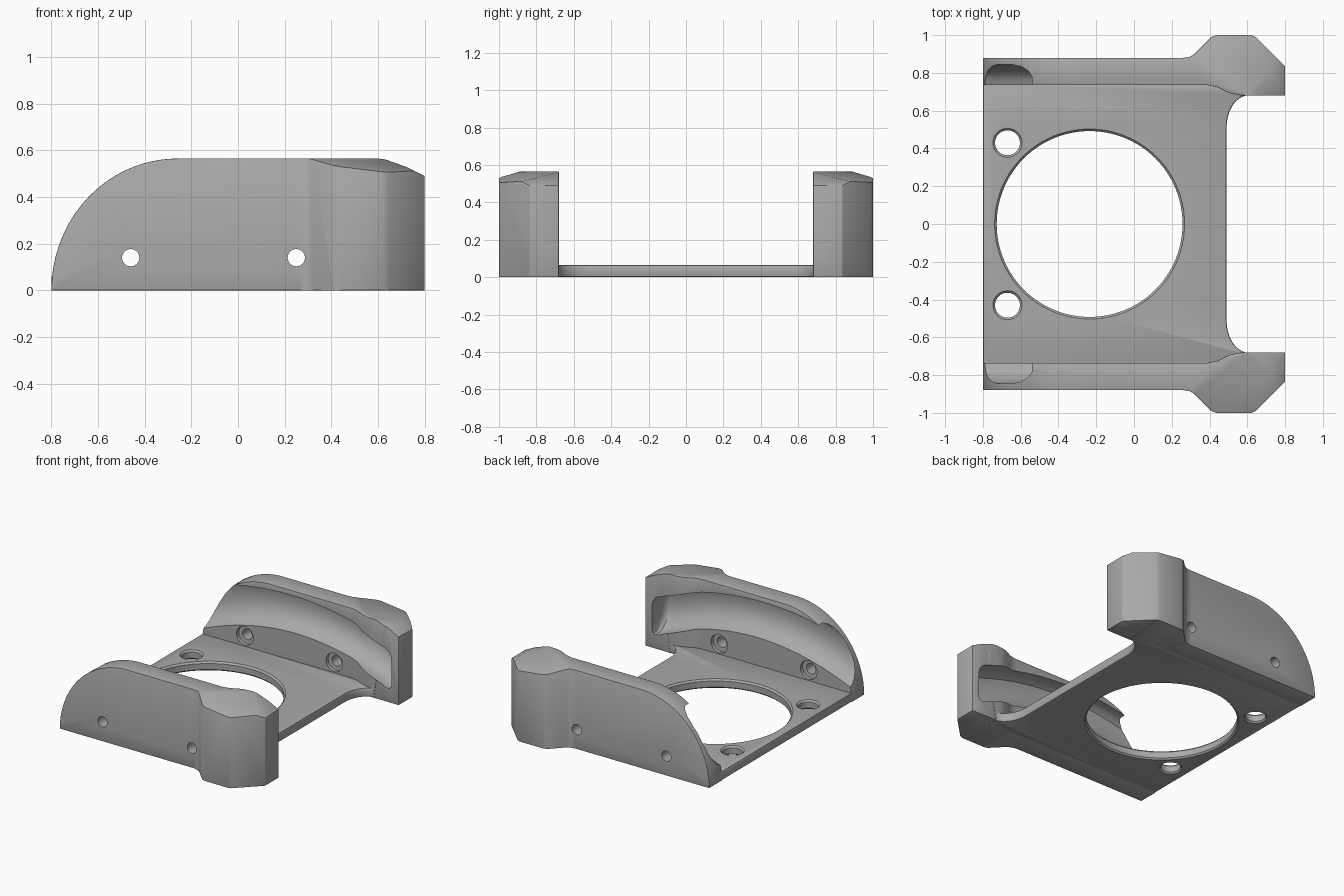
import bpy, bmesh, math
from mathutils import Vector, Matrix

old = bpy.data.objects.get("Cube")
if old:
    bpy.data.objects.remove(old, do_unlink=True)

grey = bpy.data.materials.new("plain grey")
grey.use_nodes = True
grey.diffuse_color = (0.4, 0.4, 0.4, 1)
grey.node_tree.nodes["Principled BSDF"].inputs["Base Color"].default_value = (0.4, 0.4, 0.4, 1)


def make(name, bm):
    bmesh.ops.recalc_face_normals(bm, faces=bm.faces[:])
    mesh = bpy.data.meshes.new(name)
    bm.to_mesh(mesh)
    bm.free()
    mesh.materials.append(grey)
    obj = bpy.data.objects.new(name, mesh)
    bpy.context.collection.objects.link(obj)
    return obj


def prism(name, points, offset):
    """Extrude a closed outline along the offset vector."""
    bm = bmesh.new()
    face = bm.faces.new([bm.verts.new(p) for p in points])
    new = bmesh.ops.extrude_face_region(bm, geom=[face])["geom"]
    bmesh.ops.translate(bm, vec=offset, verts=[v for v in new if isinstance(v, bmesh.types.BMVert)])
    return make(name, bm)


def loft(name, rings):
    """Skin a row of equal point rings and cap both ends."""
    bm = bmesh.new()
    rows = [[bm.verts.new(p) for p in ring] for ring in rings]
    n = len(rows[0])
    for a, b in zip(rows, rows[1:]):
        for i in range(n):
            bm.faces.new((a[i], a[(i + 1) % n], b[(i + 1) % n], b[i]))
    bm.faces.new(rows[0])
    bm.faces.new(rows[-1])
    return make(name, bm)


def lathe_cutter(centre, axis, profile, n=48):
    """Round cutter from (distance, radius) pairs along Y or Z."""
    c, rings = Vector(centre), []
    for d, r in profile:
        ring = []
        for i in range(n):
            a = math.tau * i / n
            u, v = r * math.cos(a), r * math.sin(a)
            ring.append(c + Vector((u, d, v) if axis == "Y" else (u, v, d)))
        rings.append(ring)
    return loft("hole_cutter", rings)


def bake(obj):
    """Turn the modifier stack into plain mesh."""
    graph = bpy.context.evaluated_depsgraph_get()
    graph.update()
    mesh = bpy.data.meshes.new_from_object(obj.evaluated_get(graph))
    obj.modifiers.clear()
    obj.data = mesh


def boolean(obj, cutter, operation="DIFFERENCE"):
    mod = obj.modifiers.new("cut", "BOOLEAN")
    mod.object, mod.operation, mod.solver = cutter, operation, "EXACT"
    bake(obj)
    bpy.data.objects.remove(cutter, do_unlink=True)


def chamfer(obj, width):
    mod = obj.modifiers.new("edge", "BEVEL")
    mod.width, mod.segments = width, 2
    mod.limit_method, mod.angle_limit = "ANGLE", math.radians(32)
    bake(obj)


def arc(cx, cy, rx, ry, start, end, n):
    return [(cx + rx * math.cos(math.radians(start + (end - start) * i / n)),
             cy + ry * math.sin(math.radians(start + (end - start) * i / n))) for i in range(n + 1)]


TOP = 0.565

# Side wall with its wider end block, seen from above
plan = [(-0.8, 0.735), (0.39, 0.735), (0.44, 0.725), (0.5, 0.695), (0.55, 0.682), (0.6, 0.68),
        (0.8, 0.68), (0.8, 0.835), (0.645, 0.99), (0.62, 1.0), (0.44, 1.0), (0.41, 0.99),
        (0.32, 0.9), (0.295, 0.885), (0.26, 0.88), (-0.8, 0.88)]
wall = prism("side_walls", [(x, y, 0) for x, y in plan], (0, 0, 0.7))

# Rounded side profile with a sloping far end
side = [(0.8, 0), (0.8, 0.49), (0.72, 0.53), (0.62, TOP)]
side += arc(-0.26, 0, 0.54, TOP, 90, 180, 40)
boolean(wall, prism("profile_cutter", [(x, 0.5, z) for x, z in side], (0, 0.7, 0)), "INTERSECT")

# Slanted top of the end block
bm = bmesh.new()
bm.from_mesh(wall.data)
bmesh.ops.bisect_plane(bm, geom=bm.verts[:] + bm.edges[:] + bm.faces[:], dist=1e-5,
                       plane_co=(0.32, 0.88, TOP), plane_no=(0.12, 0.17, 1), clear_outer=True)
bmesh.ops.holes_fill(bm, edges=[e for e in bm.edges if e.is_boundary], sides=0)
bmesh.ops.recalc_face_normals(bm, faces=bm.faces[:])
bm.to_mesh(wall.data)
bm.free()
chamfer(wall, 0.01)

# Arched channel along the inside of the wall, closed near the end block
section = [(0.6, 0), (0.735, 0), (0.765, 0.04), (0.79, 0.11), (0.815, 0.22), (0.835, 0.36), (0.845, 0.52),
           (0.845, 0.78), (0.835, 0.9), (0.81, 0.97), (0.78, 1), (0.6, 1)]
stations = [(-0.9 + 1.6 * i / 40, 0) for i in range(41)]
stations += [(0.72, 0.006), (0.735, 0.02), (0.745, 0.045)]
rings = []
for x, inset in stations:
    low = 0.265 - 0.29 * (x + 0.05) ** 2 + inset
    high = 0.53 - 0.24 * (x + 0.1) ** 2 - inset
    rings.append([(x, y - (inset if y > 0.7 else 0), low + t * (high - low)) for y, t in section])
boolean(wall, loft("channel_cutter", rings))

# Screw holes with a wide recess on the inner face
for x in (-0.46, 0.25):
    boolean(wall, lathe_cutter((x, 0, 0.14), "Y",
            [(0.6, 0.066), (0.76, 0.066), (0.762, 0.037), (1.1, 0.037)], 32))

mirror = wall.modifiers.new("other side", "MIRROR")
mirror.use_axis = (False, True, False)
mirror.use_mirror_merge = False
bake(wall)

# Floor plate with curved corners running into the end blocks
half = [(0.49, 0.0)] + arc(0.61, 0.51, 0.12, 0.172, 180, 90, 12)
half += [(0.61, 0.7), (0.5, 0.73), (0.4, 0.745), (-0.8, 0.745)]
outline = half + [(x, -y) for x, y in reversed(half[1:])]
floor = prism("floor_plate", [(x, y, 0) for x, y in outline], (0, 0, 0.065))
chamfer(floor, 0.01)

# Large opening and two small holes, all with softened rims
for x, y, r, n in ((-0.235, 0, 0.492, 96), (-0.67, 0.43, 0.066, 40), (-0.67, -0.43, 0.066, 40)):
    boolean(floor, lathe_cutter((x, y, 0), "Z",
            [(-0.1, r + 0.01), (0, r + 0.01), (0.01, r), (0.053, r), (0.065, r + 0.011), (0.2, r + 0.011)], n))

# Shading
for obj in (wall, floor):
    bpy.ops.object.select_all(action="DESELECT")
    obj.select_set(True)
    bpy.context.view_layer.objects.active = obj
    bpy.ops.object.shade_smooth_by_angle(angle=math.radians(30))
